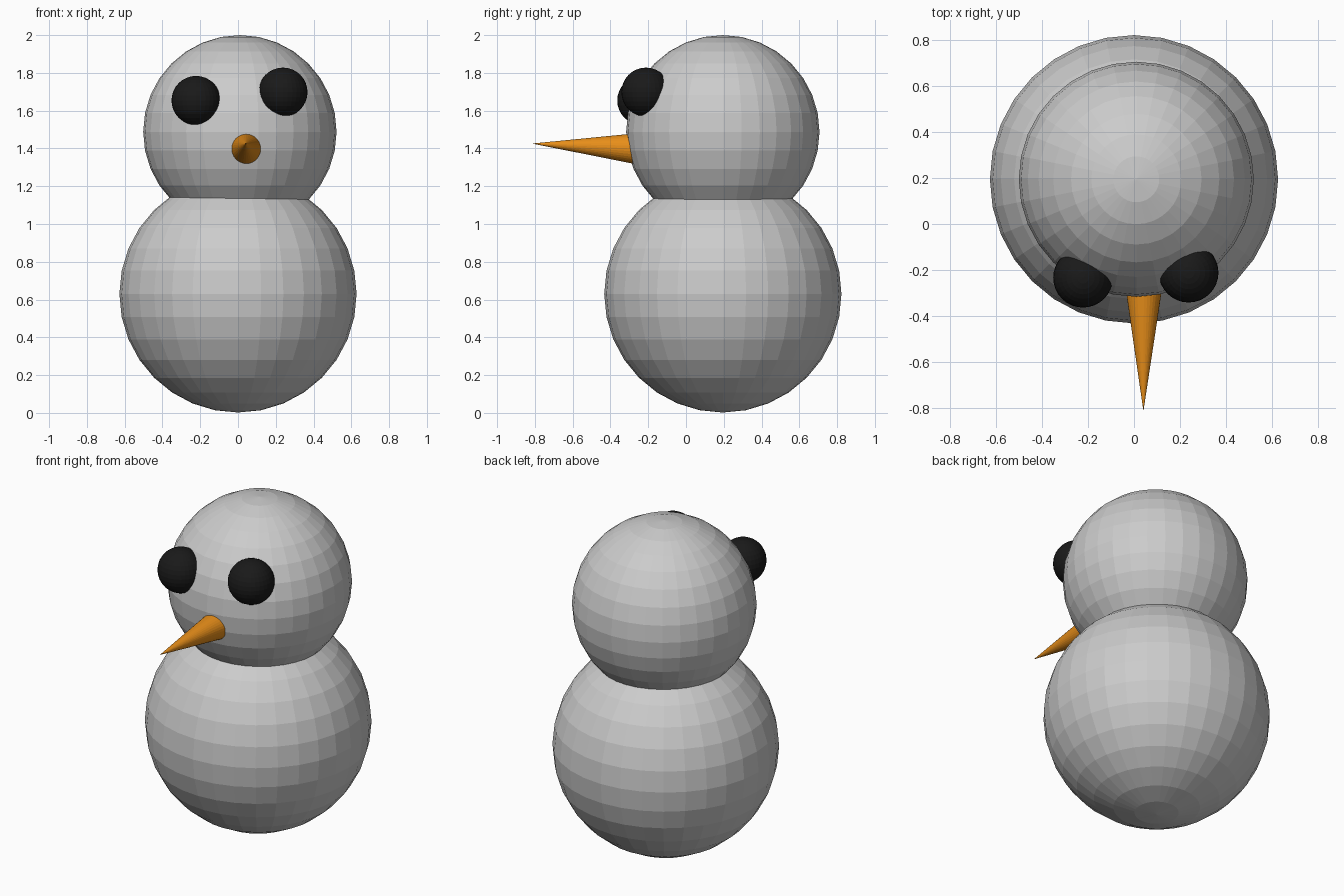
import bpy
from mathutils import Vector

if "Cube" in bpy.data.objects:
    bpy.data.objects.remove(bpy.data.objects["Cube"])


def material(name, color):
    mat = bpy.data.materials.new(name)
    mat.diffuse_color = color
    mat.use_nodes = True
    mat.node_tree.nodes["Principled BSDF"].inputs["Base Color"].default_value = mat.diffuse_color
    return mat


def ball(name, centre, radius, mat=None):
    bpy.ops.mesh.primitive_uv_sphere_add(segments=32, ring_count=16, radius=radius, location=centre)
    obj = bpy.context.object
    obj.name = name
    if mat:
        obj.data.materials.append(mat)
    return obj


def spike(name, base, tip, radius, mat):
    axis = Vector(tip) - Vector(base)
    bpy.ops.mesh.primitive_cone_add(vertices=32, radius1=radius, radius2=0, depth=axis.length,
                                    location=(Vector(base) + Vector(tip)) / 2,
                                    rotation=axis.to_track_quat('Z', 'Y').to_euler())
    obj = bpy.context.object
    obj.name = name
    obj.data.materials.append(mat)
    return obj


black = material("coal_black", (0.01, 0.01, 0.01, 1))
orange = material("carrot_orange", (0.8, 0.27, 0.01, 1))

# Stacked snowballs
ball("body", (0, 0.195, 0.63), 0.628)
ball("head", (0.01, 0.195, 1.488), 0.512)

# Eyes, slightly uneven
ball("left_eye", (-0.222, -0.234, 1.654), 0.13, black)
ball("right_eye", (0.238, -0.212, 1.698), 0.13, black)

# Carrot nose, base sunk into the head
spike("nose", (0.043, -0.25, 1.398), (0.041, -0.815, 1.426), 0.084, orange)
